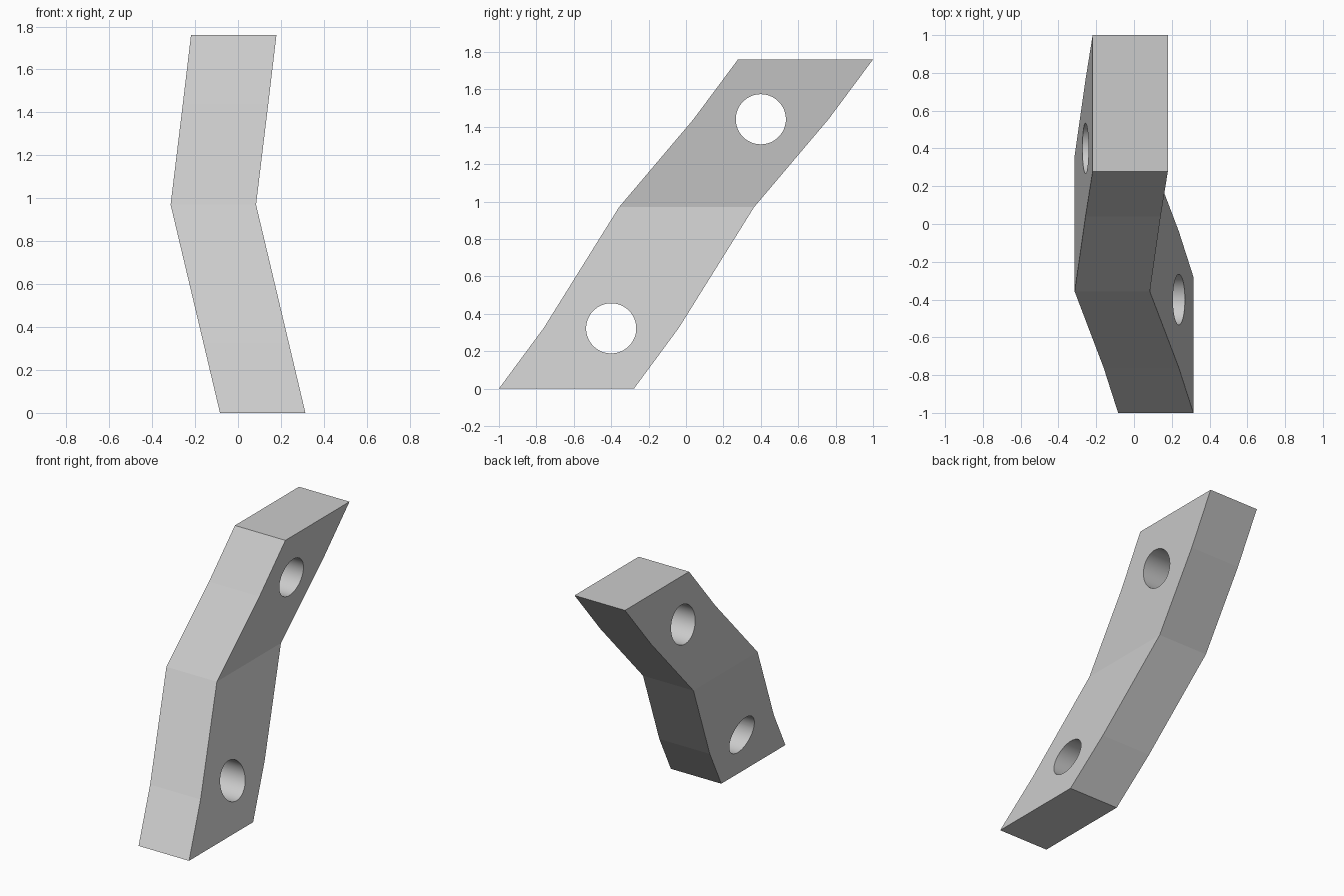
import bpy, bmesh, math

cube = bpy.data.objects.get("Cube")
if cube:
    bpy.data.objects.remove(cube, do_unlink=True)

grey = bpy.data.materials.new("light grey")
grey.use_nodes = True
colour = (0.6, 0.6, 0.6, 1)
grey.diffuse_color = colour
grey.node_tree.nodes["Principled BSDF"].inputs["Base Color"].default_value = colour

WIDTH, DEPTH = 0.398, 0.722


def add_object(name, bm):
    bmesh.ops.recalc_face_normals(bm, faces=bm.faces)
    mesh = bpy.data.meshes.new(name)
    bm.to_mesh(mesh)
    bm.free()
    mesh.materials.append(grey)
    obj = bpy.data.objects.new(name, mesh)
    bpy.context.collection.objects.link(obj)
    return obj


# Bent bar: a rectangle lofted through stations (right x, front y, z)
stations = [(-0.084, -1, 0), (-0.161, -0.76, 0.325), (-0.314, -0.358, 0.97),
            (-0.257, 0.04, 1.44), (-0.219, 0.278, 1.76)]
bm = bmesh.new()
rings = [[bm.verts.new((x + dx, y + dy, z))
          for dx, dy in ((0, 0), (WIDTH, 0), (WIDTH, DEPTH), (0, DEPTH))]
         for x, y, z in stations]
for low, high in zip(rings, rings[1:]):
    for i in range(4):
        j = (i + 1) % 4
        bm.faces.new((low[i], low[j], high[j], high[i]))
bm.faces.new(rings[0][::-1])
bm.faces.new(rings[-1])
bar = add_object("bent_bar", bm)

# Round bolt holes cut sideways through each arm
for name, y, z in (("lower_hole_cutter", -0.4, 0.322), ("upper_hole_cutter", 0.4, 1.44)):
    bm = bmesh.new()
    bmesh.ops.create_cone(bm, cap_ends=True, segments=64,
                          radius1=0.134, radius2=0.134, depth=2)
    for face in bm.faces:
        face.smooth = len(face.verts) == 4
    cutter = add_object(name, bm)
    cutter.rotation_euler.y = math.pi / 2
    cutter.location = (0, y, z)
    cutter.hide_render = True
    cutter.hide_set(True)
    cut = bar.modifiers.new(name, 'BOOLEAN')
    cut.operation = 'DIFFERENCE'
    cut.solver = 'EXACT'
    cut.object = cutter
